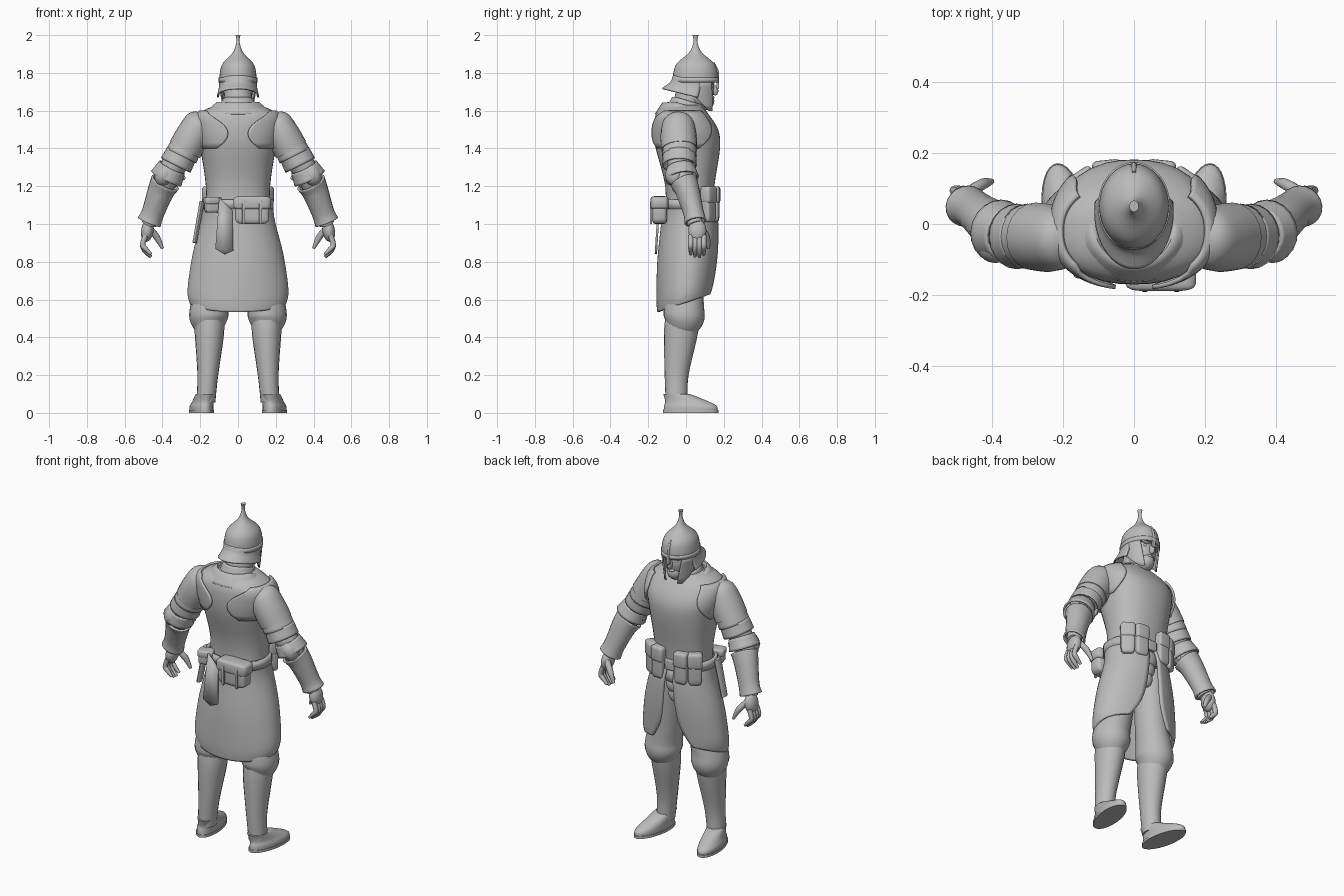
import bpy, bmesh
from math import sin, cos, tau, radians
from mathutils import Vector, Euler

cube = bpy.data.objects.get("Cube")
if cube:
    bpy.data.objects.remove(cube)

grey = bpy.data.materials.new("plain grey")
grey.use_nodes = True
tone = (.5, .5, .5, 1)
grey.diffuse_color = tone
grey.node_tree.nodes["Principled BSDF"].inputs["Base Color"].default_value = tone


def finish(name, bm, mirror=False, thick=0):
    bmesh.ops.recalc_face_normals(bm, faces=bm.faces)
    mesh = bpy.data.meshes.new(name)
    bm.to_mesh(mesh)
    bm.free()
    ob = bpy.data.objects.new(name, mesh)
    bpy.context.collection.objects.link(ob)
    mesh.materials.append(grey)
    if mirror:
        ob.modifiers.new("mirror", "MIRROR")
    if thick:
        shell = ob.modifiers.new("shell", "SOLIDIFY")
        shell.thickness, shell.offset = thick, 0
    bpy.ops.object.select_all(action="DESELECT")
    ob.select_set(True)
    bpy.context.view_layer.objects.active = ob
    bpy.ops.object.shade_smooth_by_angle(angle=radians(50))


def smooth(keys, steps=4):
    """Pass a smooth curve through a few key tuples."""
    last = len(keys) - 1
    out = []
    for i in range(last):
        near = keys[max(i - 1, 0)], keys[i], keys[i + 1], keys[min(i + 2, last)]
        for step in range(steps):
            t = step / steps
            out.append([b + t / 2 * (c - a + t * (2 * a - 5 * b + 4 * c - d + t * (3 * b - a - 3 * c + d)))
                        for a, b, c, d in zip(*near)])
    return out + [keys[-1]]


def skin(name, rows, closed=True, cap=True, **look):
    bm = bmesh.new()
    rows = [[bm.verts.new(p) for p in row] for row in rows]
    count = len(rows[0])
    for low, high in zip(rows, rows[1:]):
        for i in range(count if closed else count - 1):
            j = (i + 1) % count
            bm.faces.new((low[i], low[j], high[j], high[i]))
    if cap:
        bm.faces.new(rows[0])
        bm.faces.new(rows[-1])
    finish(name, bm, **look)


def ring(z, wide, deep, x=0, y=0):
    return z, wide, deep, x, y


def loft(name, rings, sides=32, power=2, arc=None, warp=None, cap=False, **look):
    """Stack level rings; arc(z) gives the kept angles, with zero at +y."""
    rows = []
    for z, wide, deep, x, y in rings:
        start, end = arc(z) if arc else (0, 360)
        row = []
        for i in range(sides):
            a = radians(start + (end - start) * i / (sides - 1 if arc else sides))
            s, c = sin(a), cos(a)
            k = (abs(s) ** power + abs(c) ** power) ** (-1 / power)
            p = Vector((x + wide * s * k, y + deep * c * k, z))
            if warp:
                warp(p)
            row.append(p)
        rows.append(row)
    skin(name, rows, closed=not arc, cap=cap, **look)


def tube(name, keys, flat=1, sides=20, **look):
    """Round limb along (x, y, z, radius) keys; flat scales its depth."""
    path = smooth(keys)
    points = [Vector(key[:3]) for key in path]
    rows = []
    for i, p in enumerate(points):
        along = (points[min(i + 1, len(points) - 1)] - points[max(i - 1, 0)]).normalized()
        u = Vector((0, 1, 0))
        u = (u - along * u.dot(along)).normalized()
        v = along.cross(u)
        radius = path[i][3]
        rows.append([p + radius * (u * flat * cos(k * tau / sides) + v * sin(k * tau / sides))
                     for k in range(sides)])
    skin(name, rows, **look)


def place(name, bm, loc, size, turn, **look):
    for vert in bm.verts:
        vert.co *= Vector(size)
        vert.co.rotate(Euler(turn))
        vert.co += Vector(loc)
    finish(name, bm, **look)


def ball(name, loc, size, turn=(0, 0, 0), **look):
    bm = bmesh.new()
    bmesh.ops.create_uvsphere(bm, u_segments=20, v_segments=12, radius=1)
    place(name, bm, loc, size, turn, **look)


def box(name, loc, size, turn=0, **look):
    bm = bmesh.new()
    bmesh.ops.create_cube(bm, size=1)
    bmesh.ops.bevel(bm, geom=bm.edges[:], offset=.2, segments=3, profile=.5, affect="EDGES")
    place(name, bm, loc, size, (0, 0, turn), **look)


def pouch(name, loc, size, turn=0, **look):
    x, y, z = loc
    wide, deep, tall = size
    box(name, loc, size, turn, **look)
    box(name + "_flap", (x, y, z + tall * .3), (wide * 1.1, deep * 1.2, tall / 2), turn, **look)


# Torso and the shoulder mantle that follows it
torso = smooth([ring(1, .17, .12, y=.01), ring(1.2, .17, .13, y=.02), ring(1.4, .2, .17, y=.01),
                ring(1.5, .22, .17), ring(1.58, .21, .14, y=-.02), ring(1.63, .12, .1, y=-.02)])
loft("breastplate", torso, power=2.3, cap=True)


def mantle_arc(z):
    front = ((z - 1.54) / .15) ** 2
    back = ((z - 1.48) / .1) ** 2
    return 42 + 35 * front, 167 - 28 * back


loft("shoulder_mantle", [ring(z, wide + .01, deep + .01, x, y) for z, wide, deep, x, y in torso
                         if 1.38 < z < 1.6],
     power=2.3, arc=mantle_arc, mirror=True, thick=.012)


# Neck and sloping collars
def slope(p):
    p.z -= .3 * max(0, p.y + .05)


loft("neck", [ring(1.58, .08, .08), ring(1.72, .07, .07, y=.02)], cap=True)
loft("collar", smooth([ring(1.58, .17, .14, y=-.02), ring(1.64, .12, .11, y=-.01),
                       ring(1.62, .1, .1, y=-.01)]), warp=slope, thick=.01)
loft("throat_guard", smooth([ring(1.61, .1, .1), ring(1.67, .08, .08, y=.01)]), warp=slope, thick=.01)

# Head and face
ball("head", (0, .05, 1.72), (.08, .1, .12))
ball("jaw", (0, .09, 1.65), (.05, .06, .05))
ball("nose", (0, .15, 1.71), (.013, .02, .03), turn=(.3, 0, 0))
ball("mouth", (0, .14, 1.67), (.02, .01, .01))
ball("brow", (.03, .14, 1.75), (.03, .012, .01), mirror=True)
ball("eye", (.03, .13, 1.73), (.013, .013, .01), mirror=True)

# Pointed helmet
dome = [(1.75, .098), (1.8, .096), (1.85, .081), (1.9, .034), (1.93, .017), (1.97, .008), (2, .013)]
loft("helmet_dome", smooth([ring(z, wide, wide * 1.22, y=.05) for z, wide in dome]), cap=True)
loft("helmet_rim", [ring(z, .098, .12, y=.05) for z in (1.75, 1.775)], thick=.008)


def flare_drop(p):
    p.z -= .25 * (p.y + .12)


loft("helmet_neck_flare", smooth([ring(1.8, .095, .115, y=.05), ring(1.76, .098, .13, y=.05),
                                  ring(1.715, .108, .16, y=.035)]),
     arc=lambda z: (80, 280), warp=flare_drop, thick=.008)


def cheek_arc(z):
    t = (1.76 - z) / .16
    return 45 - 17 * t, 110 - 65 * t * t


loft("cheek_guard", smooth([ring(1.76, .097, .118, y=.05), ring(1.6, .08, .1, y=.05)]),
     sides=12, arc=cheek_arc, mirror=True, thick=.008)
box("nose_guard", (0, .168, 1.745), (.02, .014, .06))
tube("helmet_ridge", [(0, .168, 1.76, .007), (0, .165, 1.81, .008), (0, .145, 1.855, .005)], sides=8)

# Shoulder plates and sleeves
tube("pauldron", [(.18, -.04, 1.57, .03), (.2, -.04, 1.545, .075), (.235, -.04, 1.475, .09),
                  (.28, -.035, 1.395, .091)], flat=1.05, mirror=True)
for i in range(2):
    x, z = .27 + .03 * i, 1.42 - .05 * i
    tube("upper_arm_lame", [(x, -.035, z, .08), (x + .03, -.035, z - .06, .084)],
         flat=1.05, cap=False, mirror=True, thick=.008)
tube("sleeve", [(.25, -.03, 1.45, .08), (.32, -.03, 1.34, .07), (.38, -.02, 1.24, .06),
                (.47, .05, 1, .04)], mirror=True)

# Elbow guards and bracers
tube("elbow_band", [(.35, -.03, 1.3, .07), (.38, -.02, 1.24, .085)], cap=False, mirror=True, thick=.01)
ball("elbow_cap", (.39, -.06, 1.26), (.05, .05, .06), turn=(0, -.5, 0), mirror=True)
tube("elbow_fin", [(.36, -.01, 1.22, .04), (.28, -.01, 1.25, .01)], flat=.5, mirror=True)
tube("bracer", [(.385, -.01, 1.22, .075), (.41, .01, 1.17, .065), (.45, .04, 1.06, .055),
                (.47, .05, 1.01, .06)], flat=.9, cap=False, mirror=True, thick=.01)

# Hands with curled fingers
ball("palm", (.48, .06, .965), (.033, .048, .06), turn=(0, -.15, 0), mirror=True)
for i in range(4):
    y, lift = .025 + .023 * i, .012 * abs(i - 1.6)
    tube("finger", [(.49, y, .94, .014), (.505, y, .89, .014), (.49, y, .85 + lift, .013),
                    (.46, y, .82 + lift, .008)], sides=8, mirror=True)
tube("thumb", [(.47, .085, .98, .016), (.43, .11, .93, .017), (.4, .12, .87, .008)], sides=8, mirror=True)


# Long skirt with an open, raised front
def hem(p):
    drop = max(0, 1.07 - p.z) / .54
    p.z += drop * max(0, .06 + .35 * p.y)


def skirt_arc(z):
    drop = max(0, 1.07 - z) / .54
    gap = 8 + 5 * drop + 18 * drop ** 6
    return gap, 360 - gap


loft("skirt", smooth([ring(1.09, .18, .13, y=.01), ring(1, .19, .145, y=.02), ring(.8, .235, .155, y=.01),
                      ring(.6, .26, .15), ring(.525, .25, .145)]),
     sides=60, arc=skirt_arc, warp=hem, thick=.014)
for i in range(3):
    ball("groin_plate", (0, .12 - .01 * i, 1.03 - .06 * i), (.06 - .01 * i, .035, .05))

# Belt and everything hung from it
loft("belt", [ring(z, .18, .135, y=.01) for z in (1.08, 1.13)], power=2.3, thick=.016)
box("buckle", (0, .15, 1.1), (.06, .02, .06))
pouch("inner_belt_pouch", (.075, .15, 1.1), (.075, .05, .18), turn=-.1, mirror=True)
pouch("outer_belt_pouch", (.145, .12, 1.1), (.075, .05, .18), turn=-.6, mirror=True)
pouch("large_pouch", (.075, -.14, 1.07), (.18, .08, .14))
pouch("small_pouch", (-.135, -.11, 1.1), (.08, .06, .08), turn=.3)
for x in (.03, .12):
    box("pouch_strap", (x, -.185, 1.06), (.016, .012, .12))
bm = bmesh.new()
cloth = [(-.1, 1.14), (-.03, 1.07), (-.025, .86), (-.07, .84), (-.12, .87)]
bm.faces.new([bm.verts.new((x, .06 * z - .21, z)) for x, z in cloth])
finish("hanging_cloth", bm, thick=.012)
tube("side_sheath", [(-.19, -.03, 1.12, .014), (-.23, -.04, .9, .012)], flat=2, sides=10)

# Trousers gathered over tall boots
tube("trouser_leg", [(.15, -.02, .44, .075), (.155, -.01, .5, .102), (.15, -.01, .57, .1),
                     (.125, 0, .7, .09), (.09, .02, 1.05, .09)], flat=1.05, mirror=True)
tube("boot_shaft", [(.17, -.05, .06, .05), (.16, -.05, .2, .055), (.152, -.03, .4, .076),
                    (.152, -.02, .48, .08)], flat=1.15, mirror=True)


def toe_out(p):
    p.x += .14 * p.y


loft("foot", smooth([ring(.01, .06, .143, x=.19, y=.024), ring(.035, .06, .14, x=.19, y=.024),
                     ring(.06, .055, .115, x=.185, y=.005), ring(.1, .05, .07, x=.18, y=-.05)]),
     warp=toe_out, cap=True, mirror=True)
loft("boot_sole", [ring(z, .064, .147, x=.19, y=.024) for z in (0, .015)], warp=toe_out, cap=True, mirror=True)
